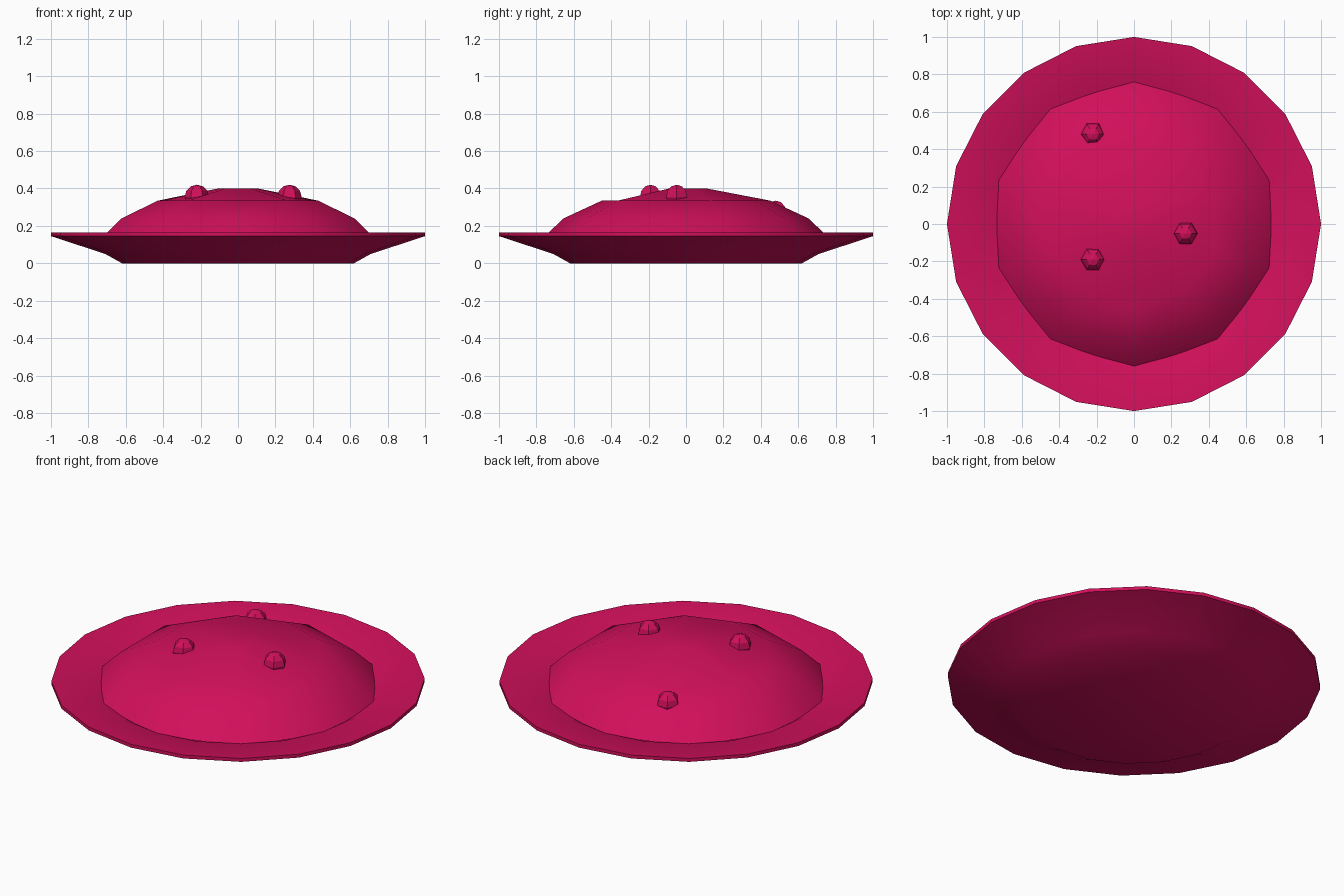
import bpy
import bmesh
from math import cos, sin, pi, radians

cube = bpy.data.objects.get("Cube")
if cube:
    bpy.data.objects.remove(cube, do_unlink=True)

PINK = (0.64, 0.005, 0.105, 1)
pink = bpy.data.materials.new("raspberry_pink")
pink.use_nodes = True
pink.diffuse_color = PINK
pink.node_tree.nodes["Principled BSDF"].inputs["Base Color"].default_value = PINK


def add_ring(bm, sides, radius, z, start=0.0):
    """Ring of vertices; a zero radius gives one pole vertex."""
    if radius == 0:
        return [bm.verts.new((0, 0, z))]
    angles = [start + 2 * pi * i / sides for i in range(sides)]
    return [bm.verts.new((radius * cos(a), radius * sin(a), z)) for a in angles]


def bridge(bm, a, b):
    """Faces between two rings, either of which may be a pole."""
    n = max(len(a), len(b))
    for i in range(n):
        j = (i + 1) % n
        corners = [a[i % len(a)], a[j % len(a)], b[j % len(b)], b[i % len(b)]]
        bm.faces.new(list(dict.fromkeys(corners)))


def lathe(bm, sides, profile, start=0.0):
    rings = [add_ring(bm, sides, r, z, start) for r, z in profile]
    for a, b in zip(rings, rings[1:]):
        bridge(bm, a, b)
    return rings


def finish(bm, name, location=(0, 0, 0), smooth_angle=None):
    bmesh.ops.recalc_face_normals(bm, faces=bm.faces)
    mesh = bpy.data.meshes.new(name)
    bm.to_mesh(mesh)
    bm.free()
    mesh.materials.append(pink)
    obj = bpy.data.objects.new(name, mesh)
    obj.location = location
    bpy.context.collection.objects.link(obj)
    if smooth_angle:
        bpy.ops.object.select_all(action='DESELECT')
        obj.select_set(True)
        bpy.context.view_layer.objects.active = obj
        bpy.ops.object.shade_smooth_by_angle(angle=radians(smooth_angle))
    return obj


# Shallow plate with a thin rim
bm = bmesh.new()
lathe(bm, 20, [(0, 0.06), (0.6, 0.06), (0.76, 0.14), (1, 0.165),
               (1, 0.145), (0.71, 0.05), (0.62, 0), (0, 0)])
finish(bm, "plate", smooth_angle=40)

# Ten-sided mound whose crown narrows to a five-sided top
bm = bmesh.new()
rings = lathe(bm, 10, [(0, 0.08), (0.77, 0.13), (0.655, 0.24), (0.45, 0.335)], pi / 2)
shoulder = rings[-1]
crown = add_ring(bm, 5, 0.11, 0.40, pi / 2)
bm.faces.new(crown)
for i in range(5):
    left, mid, right = (shoulder[(2 * i + k) % 10] for k in range(3))
    bm.faces.new((left, mid, right))
    bm.faces.new((left, right, crown[(i + 1) % 5], crown[i]))
finish(bm, "mound", smooth_angle=50)

# Faceted berries set into the mound
R = 0.065
ball = [(R * sin(pi * k / 6) if 0 < k < 6 else 0, R * cos(pi * k / 6)) for k in range(7)]
spots = {"back_berry": (-0.22, 0.48, 0.27),
         "left_berry": (0.275, -0.05, 0.355),
         "right_berry": (-0.22, -0.19, 0.355)}
for name, spot in spots.items():
    bm = bmesh.new()
    lathe(bm, 6, ball)
    finish(bm, name, spot)
